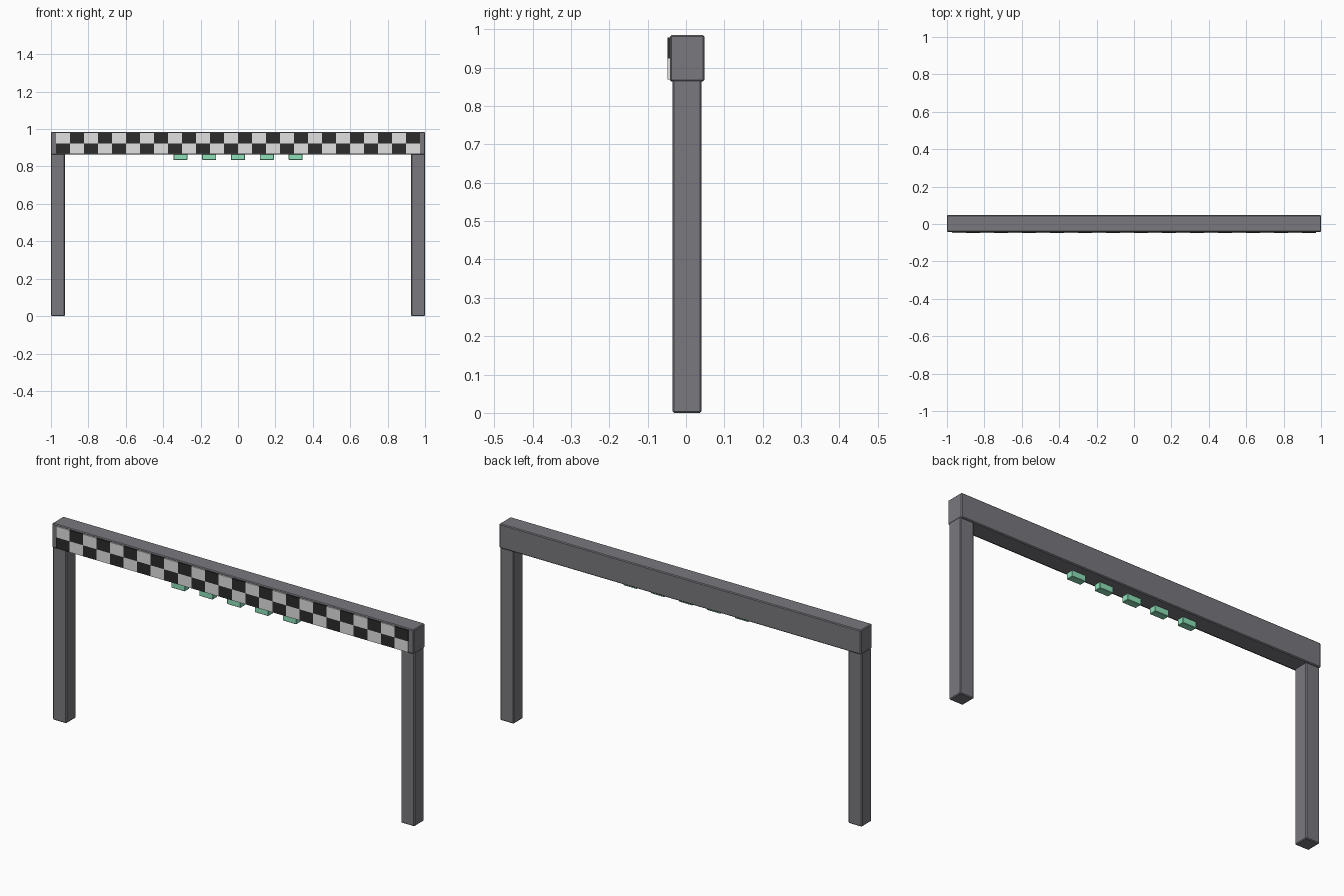
import bpy
import bmesh
from mathutils import Matrix, Vector

cube = bpy.data.objects.get("Cube")
if cube:
    bpy.data.objects.remove(cube, do_unlink=True)


def make_material(name, rgb):
    mat = bpy.data.materials.new(name)
    mat.use_nodes = True
    colour = (*rgb, 1)
    mat.diffuse_color = colour
    mat.node_tree.nodes["Principled BSDF"].inputs["Base Color"].default_value = colour
    return mat


grey = make_material("grey metal", (0.19, 0.19, 0.21))
white = make_material("white check", (0.75, 0.75, 0.75))
black = make_material("black check", (0.025, 0.025, 0.025))
green = make_material("green lamp", (0.27, 0.75, 0.49))


def box(name, low, high, mat, bevel=0):
    """Box between two corners, with optional bevelled edges."""
    low, high = Vector(low), Vector(high)
    size = high - low
    bm = bmesh.new()
    bmesh.ops.create_cube(bm, size=1, matrix=Matrix.Translation((low + high) / 2)
                          @ Matrix.Diagonal((*size, 1)))
    mesh = bpy.data.meshes.new(name)
    bm.to_mesh(mesh)
    bm.free()
    mesh.materials.append(mat)
    obj = bpy.data.objects.new(name, mesh)
    bpy.context.collection.objects.link(obj)
    if bevel:
        mod = obj.modifiers.new("edge bevel", "BEVEL")
        mod.width = bevel
        mod.segments = 1
    return obj


# Gantry frame: two posts and a cross beam
for side, x in (("right", -0.9625), ("left", 0.9625)):
    box(side + "_post", (x - 0.0375, -0.035, 0), (x + 0.0375, 0.04, 0.87), grey, 0.004)
box("cross_beam", (-1, -0.042, 0.864), (1, 0.048, 0.985), grey, 0.004)

# Chequered banner: thin plate cut into two rows, coloured by cell
COLUMNS, HALF, LOW, HIGH = 26, 0.973, 0.869, 0.979
banner = box("chequered_banner", (-HALF, -0.048, LOW), (HALF, -0.041, HIGH), white)
banner.data.materials.append(black)
cell = 2 * HALF / COLUMNS
middle = (LOW + HIGH) / 2
bm = bmesh.new()
bm.from_mesh(banner.data)
cuts = [((-HALF + i * cell, 0, 0), (1, 0, 0)) for i in range(1, COLUMNS)]
cuts.append(((0, 0, middle), (0, 0, 1)))
for point, normal in cuts:
    bmesh.ops.bisect_plane(bm, geom=bm.verts[:] + bm.edges[:] + bm.faces[:],
                           plane_co=point, plane_no=normal)
for face in bm.faces:
    centre = face.calc_center_median()
    column = min(int((centre.x + HALF) / cell), COLUMNS - 1)
    face.material_index = (column + (centre.z < middle)) % 2
bm.to_mesh(banner.data)
bm.free()

# Row of start lamps under the beam
for i in range(5):
    x = (i - 2) * 0.154
    box(f"start_lamp_{i + 1}", (x - 0.0375, -0.034, 0.835), (x + 0.0375, 0.003, 0.87), green, 0.002)
